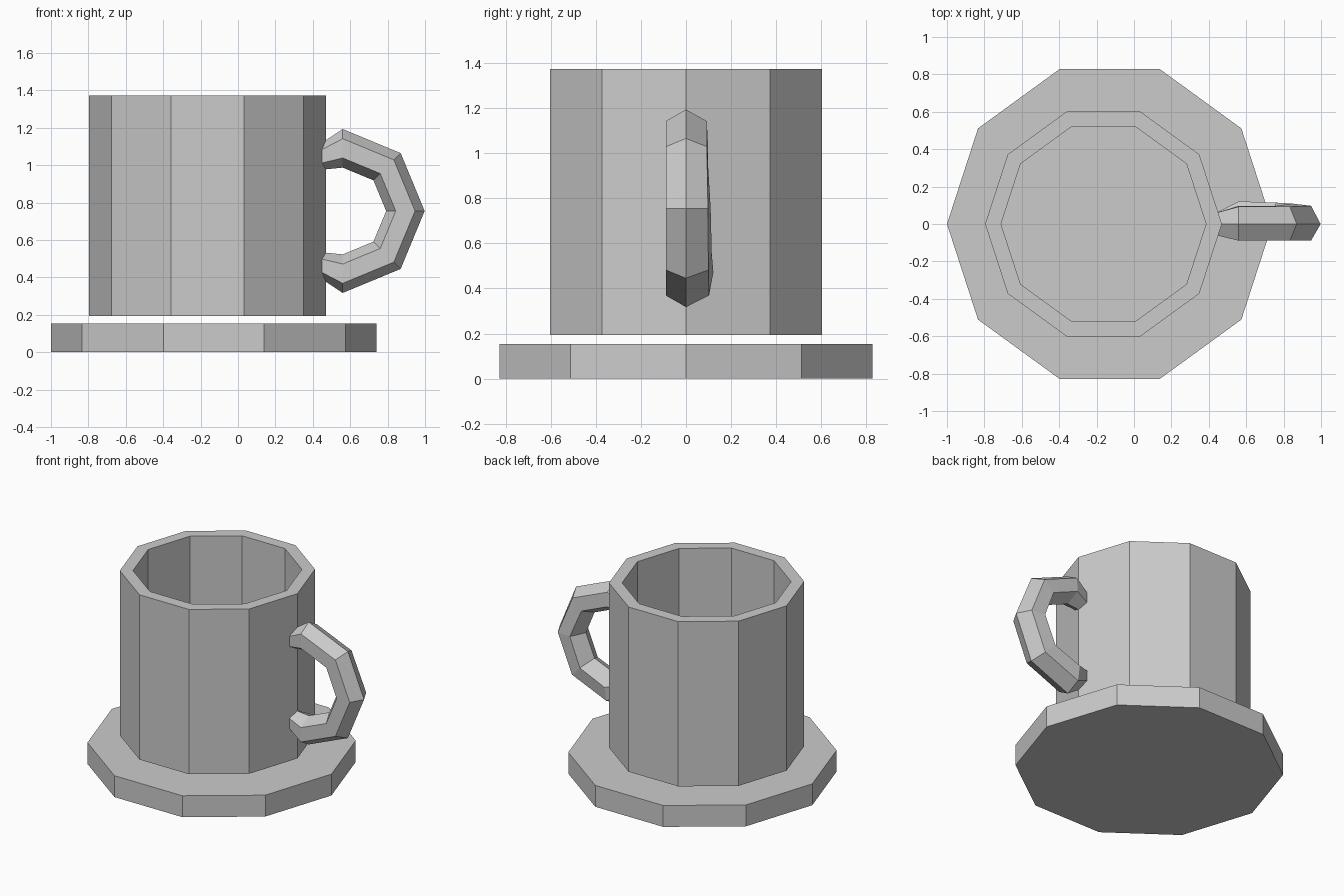
import bpy, bmesh
from math import sin, cos, pi, radians

if "Cube" in bpy.data.objects:
    bpy.data.objects.remove(bpy.data.objects["Cube"])


def skin(name, rings):
    """Join matching point rings into one closed, flat-shaded object."""
    bm = bmesh.new()
    loops = [[bm.verts.new(p) for p in ring] for ring in rings]
    n = len(loops[0])
    for a, b in zip(loops, loops[1:]):
        for i in range(n):
            j = (i + 1) % n
            bm.faces.new((a[i], a[j], b[j], b[i]))
    bm.faces.new(loops[0])
    bm.faces.new(loops[-1])
    bmesh.ops.recalc_face_normals(bm, faces=bm.faces)
    mesh = bpy.data.meshes.new(name)
    bm.to_mesh(mesh)
    bm.free()
    obj = bpy.data.objects.new(name, mesh)
    bpy.context.collection.objects.link(obj)
    return obj


def decagons(cx, profile):
    """Ten-sided rings from (radius, height) pairs."""
    return [[(cx + r * cos(2 * pi * i / 10), r * sin(2 * pi * i / 10), z)
             for i in range(10)] for r, z in profile]


def hexagon(cx, cz, angle, radius, bulge=0.0):
    """Handle section: one corner points along angle, bulge widens the back side."""
    ring = []
    for k in range(6):
        out = radius * cos(k * pi / 3)
        y = radius * sin(k * pi / 3)
        if y > 0.01:
            y += bulge * (1.0 if out < 0 else 0.4)
        ring.append((cx + out * cos(angle), y, cz + out * sin(angle)))
    return ring


# Saucer
skin("saucer", decagons(-0.13, [(0.87, 0.0), (0.87, 0.153)]))

# Mug body: outer wall, rim, inner wall and floor
skin("mug_body", decagons(-0.163, [(0.633, 0.193), (0.633, 1.372),
                                   (0.548, 1.372), (0.548, 0.278)]))

# Handle: half of an eight-sided ring, tapering where it meets the mug
MID_X, MID_Z, BEND = 0.56, 0.755, 0.335
sections = [hexagon(0.442, 1.045, radians(90), 0.07)]
for deg, bulge in ((90, 0.008), (45, 0.008), (0, 0.02), (-45, 0.025), (-90, 0.032)):
    a = radians(deg)
    sections.append(hexagon(MID_X + BEND * cos(a), MID_Z + BEND * sin(a), a, 0.103, bulge))
sections.append(hexagon(0.442, 0.465, radians(-90), 0.07))
skin("handle", sections)
